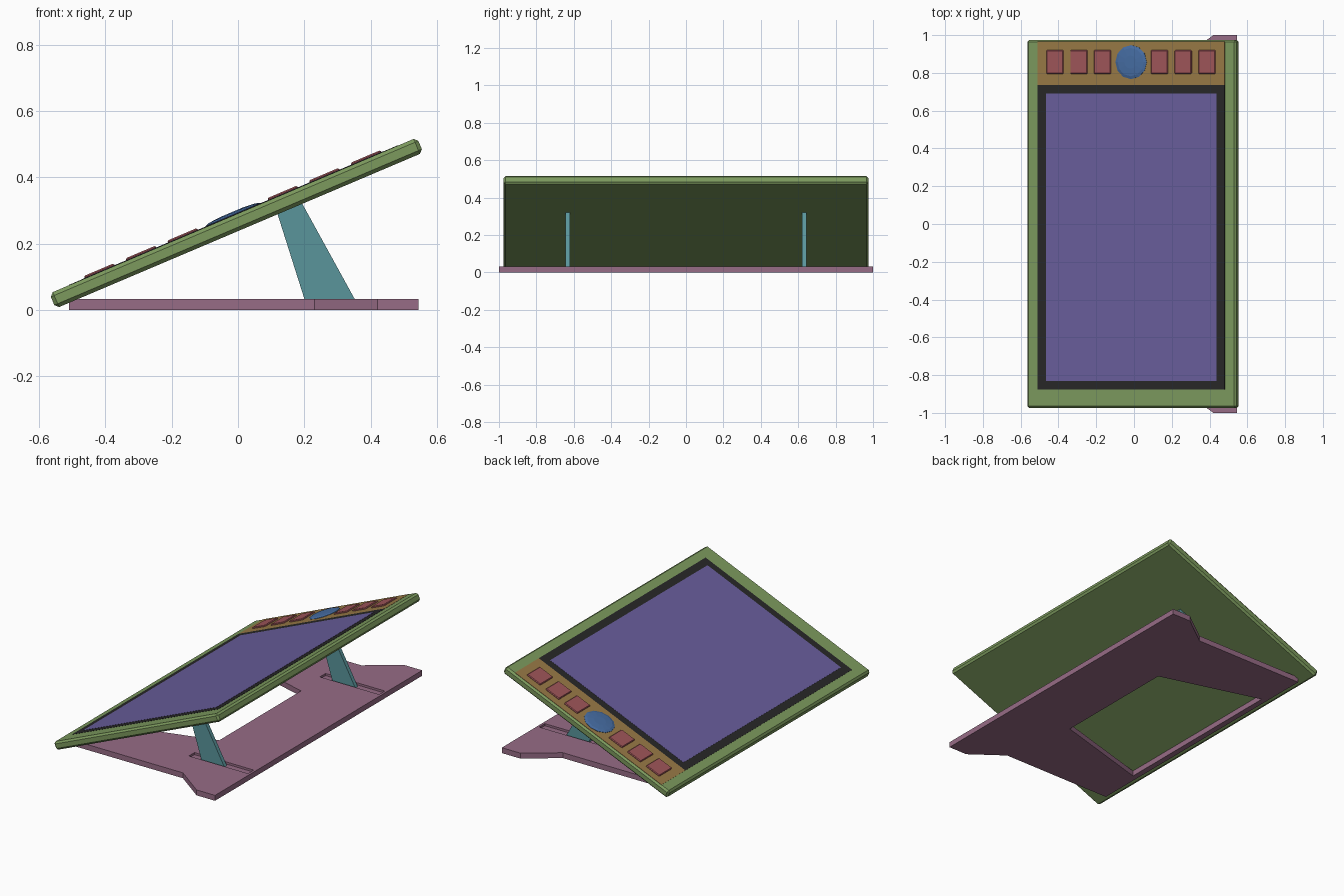
import bpy, bmesh, math
from mathutils import Matrix, Vector

if "Cube" in bpy.data.objects:
    bpy.data.objects.remove(bpy.data.objects["Cube"])

TILT = math.radians(23)
PANEL_T = 0.049
# Local frame of the tilted panel: origin at the middle of its top face
PANEL = (Matrix.Translation((-0.005, 0, 0.262)) @ Matrix.Rotation(-TILT, 4, 'Y')
         @ Matrix.Translation((0, 0, PANEL_T / 2)))


def material(name, rgb):
    m = bpy.data.materials.new(name)
    m.diffuse_color = (*rgb, 1)
    m.use_nodes = True
    m.node_tree.nodes["Principled BSDF"].inputs["Base Color"].default_value = m.diffuse_color
    return m


GREEN = material("case_green", (0.20, 0.32, 0.11))
BLACK = material("frame_black", (0.02, 0.02, 0.02))
PURPLE = material("screen_purple", (0.14, 0.11, 0.33))
ORANGE = material("strip_orange", (0.31, 0.19, 0.06))
RED = material("button_red", (0.34, 0.09, 0.10))
BLUE = material("dial_blue", (0.06, 0.15, 0.36))
TEAL = material("strut_teal", (0.10, 0.30, 0.33))
MAUVE = material("base_mauve", (0.31, 0.15, 0.24))


def add(name, bm, mat=None, matrix=None):
    bmesh.ops.recalc_face_normals(bm, faces=bm.faces)
    me = bpy.data.meshes.new(name)
    bm.to_mesh(me)
    bm.free()
    if matrix:
        me.transform(matrix)
    if mat:
        me.materials.append(mat)
    ob = bpy.data.objects.new(name, me)
    bpy.context.collection.objects.link(ob)
    return ob


def box(name, x, y, z, mat=None, matrix=None, bevel=0):
    bm = bmesh.new()
    bmesh.ops.create_cube(bm, size=1)
    for v in bm.verts:
        v.co = Vector([a[0] if c < 0 else a[1] for a, c in zip((x, y, z), v.co)])
    if bevel:
        bmesh.ops.bevel(bm, geom=bm.edges[:], offset=bevel, segments=1, affect='EDGES')
    return add(name, bm, mat, matrix)


def prism(name, points, depth, mat=None):
    bm = bmesh.new()
    f = bm.faces.new([bm.verts.new(p) for p in points])
    r = bmesh.ops.extrude_face_region(bm, geom=[f])
    bmesh.ops.translate(bm, vec=depth, verts=[g for g in r['geom'] if isinstance(g, bmesh.types.BMVert)])
    return add(name, bm, mat)


def cut(ob, cutter):
    mod = ob.modifiers.new("cut", 'BOOLEAN')
    mod.operation = 'DIFFERENCE'
    mod.solver = 'EXACT'
    mod.object = cutter
    cutter.hide_render = True
    dg = bpy.context.evaluated_depsgraph_get()
    me = bpy.data.meshes.new_from_object(ob.evaluated_get(dg))
    ob.modifiers.clear()
    ob.data = me
    bpy.data.objects.remove(cutter)


# Tilted panel with chamfered edges
box("panel_case", (-0.602, 0.602), (-0.975, 0.975), (-PANEL_T, 0), GREEN, PANEL, bevel=0.011)

# Screen, its frame and the control strip
box("screen_frame", (-0.538, 0.538), (-0.875, 0.735), (-0.01, 0.001), BLACK, PANEL)
box("screen", (-0.49, 0.49), (-0.83, 0.69), (-0.01, 0.002), PURPLE, PANEL)
box("control_strip", (-0.538, 0.538), (0.735, 0.965), (-0.01, 0.001), ORANGE, PANEL)

# Six square buttons
for i, u in enumerate((-0.437, -0.30, -0.164, 0.164, 0.30, 0.437)):
    box(f"button_{i + 1}", (u - 0.049, u + 0.049), (0.795, 0.92), (-0.005, 0.008), RED, PANEL, bevel=0.004)

# Low domed dial in the middle of the strip
bm = bmesh.new()
SIDES = 12
rings = []
for r, z in ((0.09, -0.005), (0.09, 0.003), (0.075, 0.008), (0.035, 0.011)):
    rings.append([bm.verts.new((r * math.cos(2 * math.pi * k / SIDES),
                                0.857 + r * math.sin(2 * math.pi * k / SIDES), z)) for k in range(SIDES)])
for a, b in zip(rings, rings[1:]):
    for k in range(SIDES):
        n = (k + 1) % SIDES
        bm.faces.new((a[k], a[n], b[n], b[k]))
bm.faces.new(rings[0])
bm.faces.new(rings[-1])
add("dial", bm, BLUE, PANEL)

# Flat base plate with two wider feet
half = [(-0.51, 0.86), (0.23, 0.86), (0.42, 1.0), (0.545, 1.0)]
outline = half + [(x, -y) for x, y in reversed(half)]
base = prism("base_plate", [(x, y, 0) for x, y in outline], (0, 0, 0.033), MAUVE)

# Opening through the base
hole = [(-0.475, 0.575), (0.15, 0.395), (0.15, -0.395), (-0.475, -0.575)]
cut(base, prism("opening_cutter", [(x, y, -0.1) for x, y in hole], (0, 0, 0.3)))

# Struts standing in shallow grooves
for side, s in (("front", -1), ("back", 1)):
    cut(base, box("groove_cutter", (0.13, 0.53), sorted((s * 0.605, s * 0.66)), (0.02, 0.1)))
    prism(f"{side}_strut", [(x, s * 0.632 - 0.012, z) for x, z in
          ((0.205, 0.018), (0.36, 0.018), (0.19, 0.327), (0.117, 0.296))], (0, 0.024, 0), TEAL)
